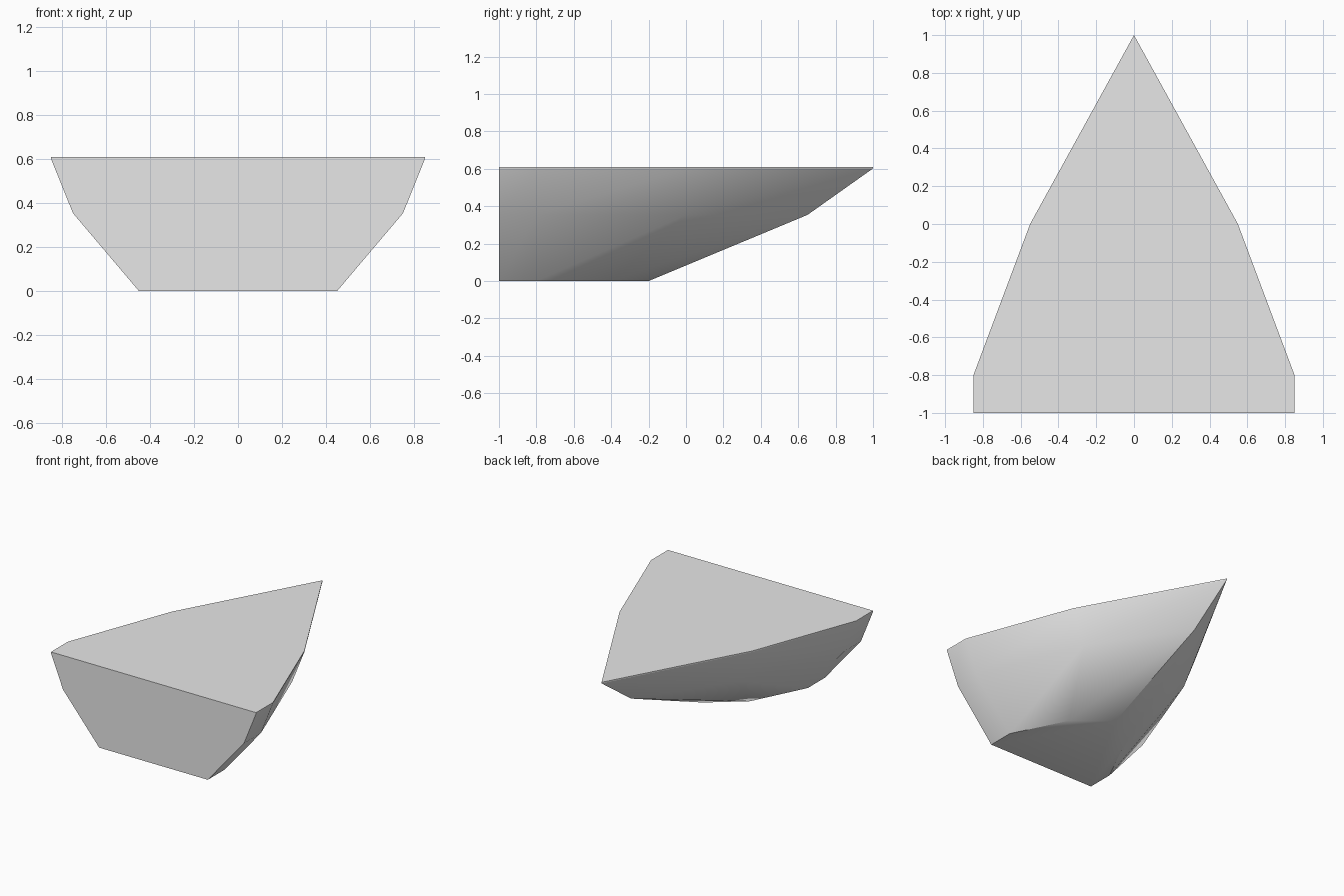
import bpy, bmesh
from mathutils import Matrix

cube = bpy.data.objects.get("Cube")
if cube:
    bpy.data.objects.remove(cube, do_unlink=True)

grey = bpy.data.materials.new("light_grey")
grey.use_nodes = True
grey.diffuse_color = (0.8, 0.8, 0.8, 1)
grey.node_tree.nodes["Principled BSDF"].inputs["Base Color"].default_value = (0.8, 0.8, 0.8, 1)

# Half outlines from stern to bow at the keel, chine and gunwale
KEEL = [(0.45, -1), (0.45, -0.8), (0.25, -0.4), (0, -0.2)]
CHINE = [(0.75, -1), (0.75, -0.8), (0.45, 0), (0, 0.65)]
GUNWALE = [(0.85, -1), (0.85, -0.8), (0.55, 0), (0, 1)]


def loft(name, levels):
    """Skin half outlines stacked by height, then mirror across the centreline."""
    bm = bmesh.new()
    rings = [[bm.verts.new((x, y, z)) for x, y in outline + [(0, -1)]]
             for z, outline in levels]
    for low, high in zip(rings, rings[1:]):
        for i in range(3):
            bm.faces.new((low[i], low[i + 1], high[i + 1]))
            bm.faces.new((low[i], high[i + 1], high[i]))
        bm.faces.new((low[4], low[0], high[0], high[4]))
    bm.faces.new(rings[0][::-1])
    bm.faces.new(rings[-1])
    bmesh.ops.mirror(bm, geom=bm.verts[:] + bm.edges[:] + bm.faces[:],
                     matrix=Matrix.Identity(4), axis='X', merge_dist=0.0001)
    bmesh.ops.dissolve_limit(bm, angle_limit=0.005, verts=bm.verts[:], edges=bm.edges[:])
    bmesh.ops.recalc_face_normals(bm, faces=bm.faces[:])
    mesh = bpy.data.meshes.new(name)
    bm.to_mesh(mesh)
    bm.free()
    mesh.materials.append(grey)
    obj = bpy.data.objects.new(name, mesh)
    bpy.context.collection.objects.link(obj)
    bpy.ops.object.select_all(action='DESELECT')
    obj.select_set(True)
    bpy.context.view_layer.objects.active = obj
    bpy.ops.object.shade_smooth_by_angle()
    return obj


# Boat hull and its thin deck plate
loft("hull", [(0, KEEL), (0.354, CHINE), (0.602, GUNWALE)])
loft("deck", [(0.602, GUNWALE), (0.61, GUNWALE)])
